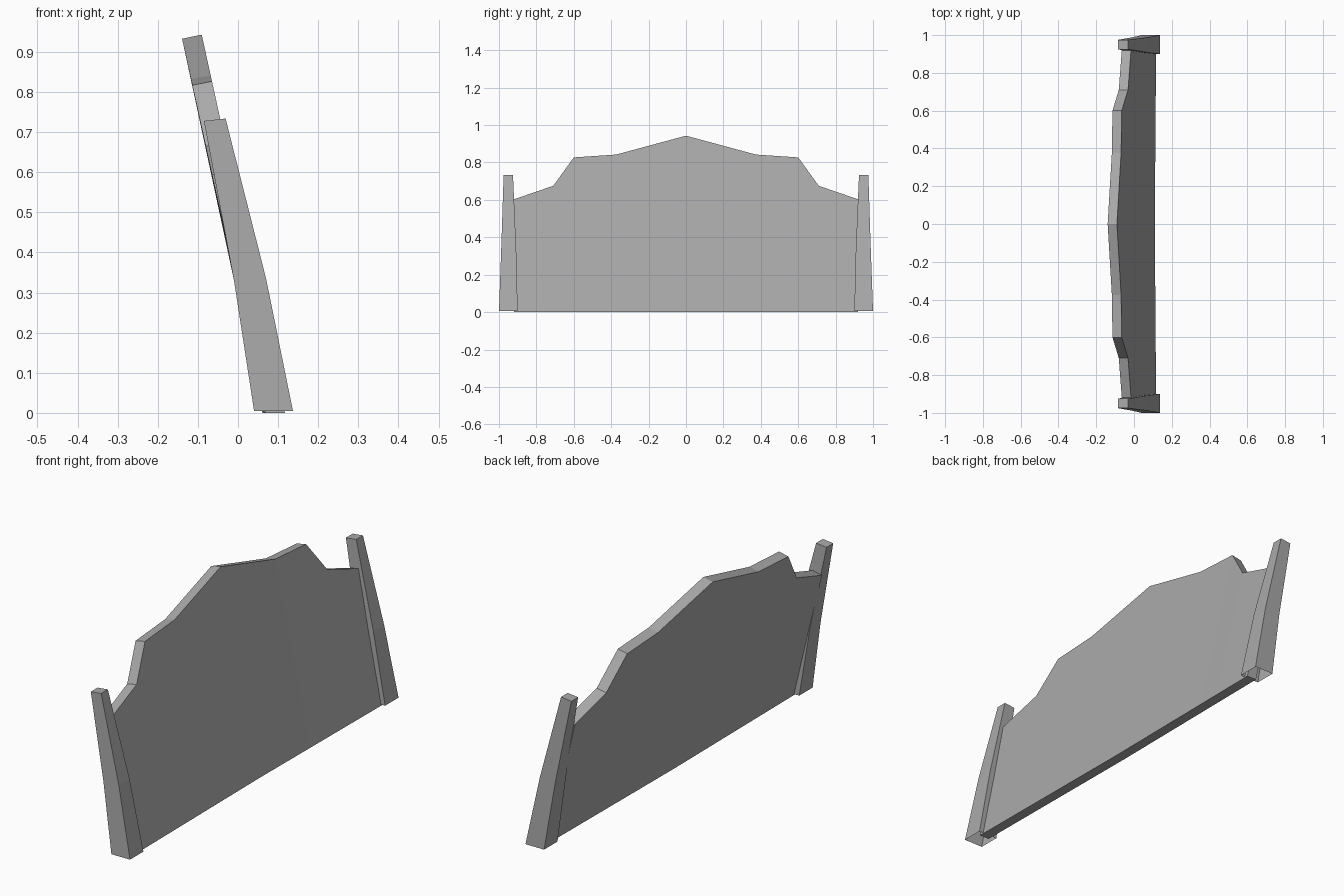
import bpy
import bmesh

cube = bpy.data.objects.get("Cube")
if cube:
    bpy.data.objects.remove(cube, do_unlink=True)

grey = bpy.data.materials.new("plain grey")
grey.use_nodes = True
colour = (0.4, 0.4, 0.4, 1)
grey.diffuse_color = colour
grey.node_tree.nodes["Principled BSDF"].inputs["Base Color"].default_value = colour

LEAN = 0.22          # sideways shift per unit of height
THICK = 0.049


def finish(name, bm):
    bmesh.ops.recalc_face_normals(bm, faces=bm.faces)
    mesh = bpy.data.meshes.new(name)
    bm.to_mesh(mesh)
    bm.free()
    mesh.materials.append(grey)
    obj = bpy.data.objects.new(name, mesh)
    bpy.context.collection.objects.link(obj)
    return obj


def loft(name, rings, caps):
    """Join rings of four points into a tube and cap the listed rings."""
    bm = bmesh.new()
    loops = [[bm.verts.new(p) for p in ring] for ring in rings]
    for a, b in zip(loops, loops[1:]):
        for i in range(4):
            j = (i + 1) % 4
            bm.faces.new((a[i], a[j], b[j], b[i]))
    for i in caps:
        bm.faces.new(loops[i])
    return finish(name, bm)


# Leaning panel: vertical sections along its stepped, peaked outline
half = [(0.92, 0.603), (0.71, 0.675), (0.6, 0.827), (0.375, 0.842)]
outline = [(-y, z) for y, z in half] + [(0, 0.943)] + [(y, z) for y, z in reversed(half)]


def panel_section(y, top):
    bow = 0.007 * (1 - abs(y) / 0.92)
    foot = 0.117 - bow
    head = 0.117 - LEAN * top
    return [(foot, y, 0), (head, y, top),
            (head - THICK, y, top - 0.01), (foot - THICK, y, 0)]


loft("panel", [panel_section(y, z) for y, z in outline], (0, -1))

# Tapering posts with a slight bend, hollow underneath
# Levels: back x, front x, back z, front z, inner y, outer y
levels = [
    (0.04, 0.137, 0.005, 0.005, 0.9, 1.0),
    (-0.01, 0.07, 0.33, 0.335, 0.908, 0.988),
    (-0.085, -0.031, 0.728, 0.734, 0.925, 0.975),
]
for name, side in (("left_end_post", -1), ("right_end_post", 1)):
    rings = [[(xb, side * yi, zb), (xf, side * yi, zf),
              (xf, side * yo, zf), (xb, side * yo, zb)]
             for xb, xf, zb, zf, yi, yo in levels]
    loft(name, rings, (-1,))
